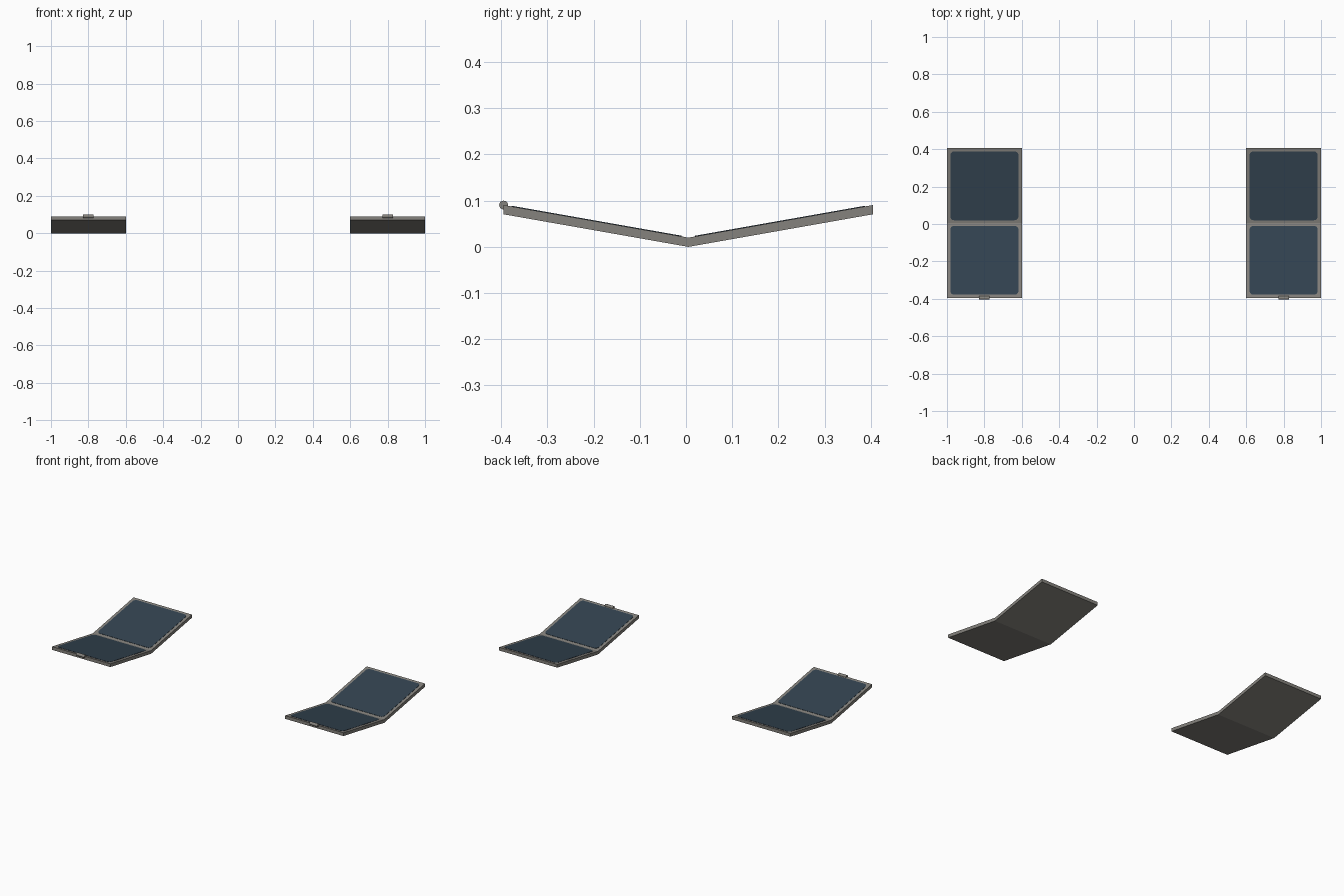
import bpy, bmesh, math

if "Cube" in bpy.data.objects:
    bpy.data.objects.remove(bpy.data.objects["Cube"])

YC = 0.005            # y of the fold line
SLOPE = math.tan(math.radians(10))
THICK = 0.02
HALF = 0.4            # length of each leaf along y


def material(name, rgb):
    m = bpy.data.materials.new(name)
    m.diffuse_color = (*rgb, 1)
    m.use_nodes = True
    m.node_tree.nodes["Principled BSDF"].inputs["Base Color"].default_value = m.diffuse_color
    return m


GREY = material("warm_grey", (0.235, 0.225, 0.205))
BLUE = material("dark_slate_blue", (0.033, 0.056, 0.082))


def finish(name, bm, mat):
    bmesh.ops.recalc_face_normals(bm, faces=bm.faces)
    me = bpy.data.meshes.new(name)
    bm.to_mesh(me)
    bm.free()
    me.materials.append(mat)
    ob = bpy.data.objects.new(name, me)
    bpy.context.collection.objects.link(ob)
    return ob


def extrude(name, pts, offset, mat):
    """Extrude one flat outline by an offset vector into a closed solid."""
    bm = bmesh.new()
    f = bm.faces.new([bm.verts.new(p) for p in pts])
    r = bmesh.ops.extrude_face_region(bm, geom=[f], use_keep_orig=True)
    verts = [v for v in r["geom"] if isinstance(v, bmesh.types.BMVert)]
    bmesh.ops.translate(bm, verts=verts, vec=offset)
    return finish(name, bm, mat)


def rounded_rect(cx, cy, w, h, r, n=6):
    pts = []
    for k, (sx, sy) in enumerate(((1, 1), (-1, 1), (-1, -1), (1, -1))):
        for i in range(n + 1):
            a = math.pi / 2 * (k + i / n)
            pts.append((cx + sx * (w / 2 - r) + r * math.cos(a),
                        cy + sy * (h / 2 - r) + r * math.sin(a)))
    return pts


def folding_unit(side, cx):
    rise = HALF * SLOPE
    # bent frame: a shallow V profile
    prof = [(-HALF, rise), (0, 0), (HALF, rise),
            (HALF, rise + THICK), (0, THICK), (-HALF, rise + THICK)]
    extrude(side + "_folded_frame",
            [(cx - 0.2, YC + y, z) for y, z in prof], (0.4, 0, 0), GREY)
    # one dark panel on each leaf
    for label, s in (("front", -1), ("back", 1)):
        outline = rounded_rect(cx, s * 0.199, 0.364, 0.368, 0.02)
        pts = [(x, YC + y, THICK - 0.001 + abs(y) * SLOPE) for x, y in outline]
        extrude(f"{side}_{label}_panel", pts, (0, 0, 0.0025), BLUE)
    # small latch roller on the front edge
    ring = [(cx - 0.028,
             YC - HALF + 0.0095 * math.cos(a),
             rise + THICK + 0.0095 * math.sin(a))
            for a in (2 * math.pi * i / 24 for i in range(24))]
    roller = extrude(side + "_latch_roller", ring, (0.056, 0, 0), GREY)
    for p in roller.data.polygons:
        p.use_smooth = len(p.vertices) == 4


for side, cx in (("left", -0.8), ("right", 0.8)):
    folding_unit(side, cx)
